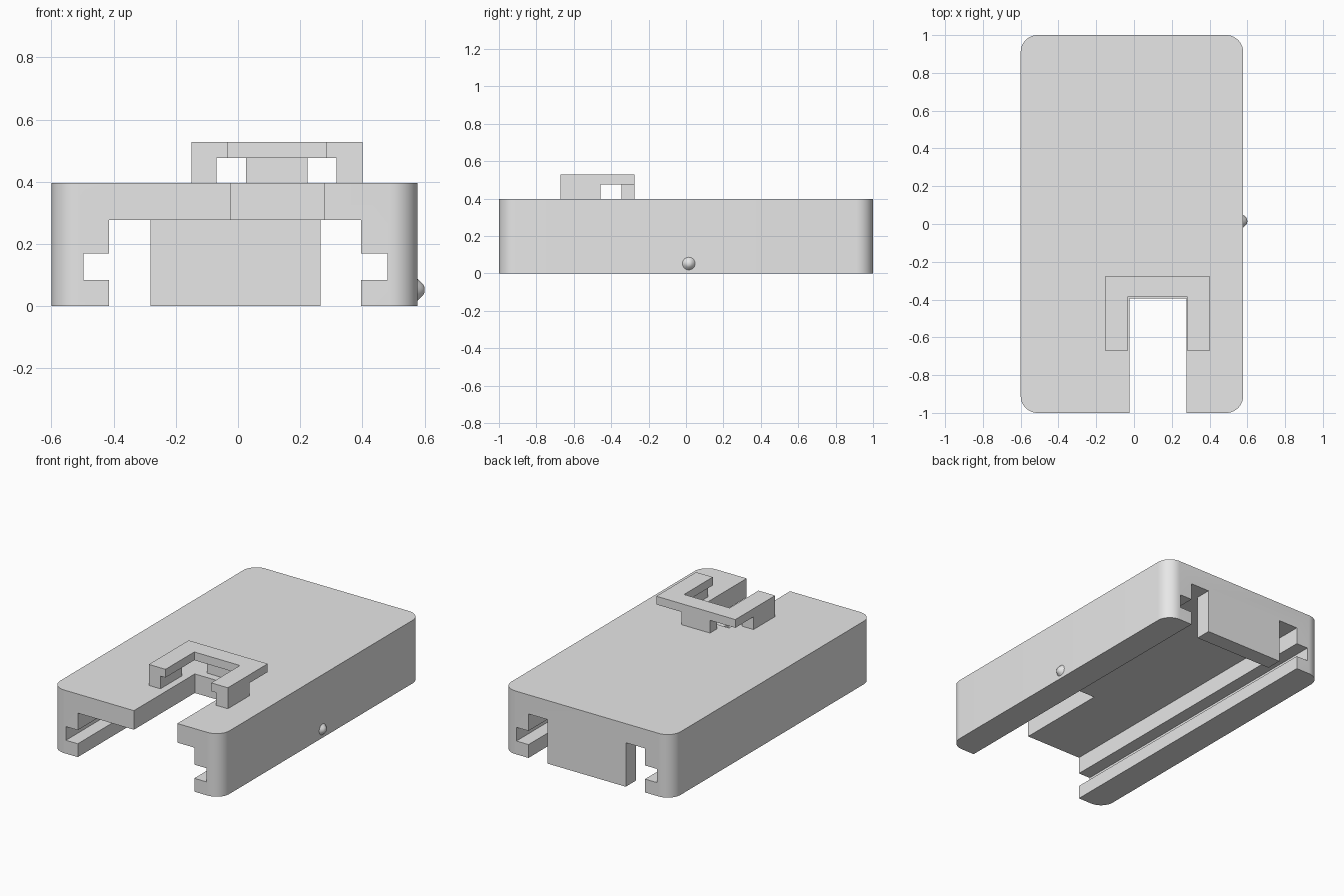
import bpy, bmesh, math
from mathutils import Matrix, Vector

cube = bpy.data.objects.get("Cube")
if cube:
    bpy.data.objects.remove(cube, do_unlink=True)

grey = bpy.data.materials.new("plain_grey")
grey.use_nodes = True
colour = (0.8, 0.8, 0.8, 1)
grey.diffuse_color = colour
grey.node_tree.nodes["Principled BSDF"].inputs["Base Color"].default_value = colour


def finish(name, bm):
    bmesh.ops.recalc_face_normals(bm, faces=bm.faces)
    mesh = bpy.data.meshes.new(name)
    bm.to_mesh(mesh)
    bm.free()
    mesh.materials.append(grey)
    obj = bpy.data.objects.new(name, mesh)
    bpy.context.collection.objects.link(obj)
    return obj


def box(name, x, y, z, corner=0):
    """Box from (min, max) ranges, with optional rounded upright edges."""
    bm = bmesh.new()
    bmesh.ops.create_cube(bm, size=1)
    for v in bm.verts:
        v.co = Vector([r[0] if c < 0 else r[1] for c, r in zip(v.co, (x, y, z))])
    if corner:
        upright = [e for e in bm.edges if abs(e.verts[0].co.z - e.verts[1].co.z) > 0.01]
        bmesh.ops.bevel(bm, geom=upright, offset=corner, segments=12,
                        profile=0.5, affect='EDGES')
    return finish(name, bm)


def prism(name, outline, z0, z1):
    """Upright prism over a flat outline."""
    bm = bmesh.new()
    face = bm.faces.new([bm.verts.new((x, y, z0)) for x, y in outline])
    top = bmesh.ops.extrude_face_region(bm, geom=[face])["geom"]
    bmesh.ops.translate(bm, vec=(0, 0, z1 - z0),
                        verts=[g for g in top if isinstance(g, bmesh.types.BMVert)])
    return finish(name, bm)


def smooth(obj):
    bpy.ops.object.select_all(action='DESELECT')
    obj.select_set(True)
    bpy.context.view_layer.objects.active = obj
    bpy.ops.object.shade_smooth_by_angle(angle=math.radians(30))


TOP, CEILING = 0.397, 0.277

# Case body with the long open channel, side grooves and front notch cut out
body = box("case_body", (-0.6, 0.578), (-1, 1), (0, TOP), corner=0.09)
cutters = [
    box("channel_cutter", (-0.415, 0.396), (-1.2, 1.2), (-0.2, CEILING)),
    box("groove_cutter", (-0.497, 0.48), (-1.2, 1.2), (0.084, 0.17)),
    box("notch_cutter", (-0.024, 0.278), (-1.2, -0.395), (0.2, 0.6)),
]
bpy.context.view_layer.objects.active = body
for cutter in cutters:
    mod = body.modifiers.new(cutter.name, 'BOOLEAN')
    mod.operation, mod.solver, mod.object = 'DIFFERENCE', 'EXACT', cutter
    bpy.ops.object.modifier_apply(modifier=mod.name)
    bpy.data.objects.remove(cutter, do_unlink=True)
smooth(body)

# Stop plate hanging at the back of the channel
box("back_stop", (-0.281, 0.265), (0.9, 1), (0, CEILING))

# Raised clip: U-shaped plate on three feet
L, R, F, B = -0.15, 0.4, -0.672, -0.276
SHELF = 0.477
prism("clip_plate", [(L, F), (-0.034, F), (-0.034, -0.386), (0.284, -0.386),
                     (0.284, F), (R, F), (R, B), (L, B)], SHELF, 0.529)
box("clip_right_foot", (L, -0.069), (F, -0.457), (TOP, SHELF))
box("clip_left_foot", (0.316, R), (F, -0.457), (TOP, SHELF))
box("clip_back_foot", (0.026, 0.224), (-0.346, B), (TOP, SHELF))

# Small rounded nub on the left side
bm = bmesh.new()
profile = [(0.034, 0), (0.026, 0.009), (0.018, 0.017), (0.01, 0.021), (0, 0.022)]
verts = [bm.verts.new((h, r, 0)) for r, h in profile]
edges = [bm.edges.new(pair) for pair in zip(verts, verts[1:])]
bmesh.ops.spin(bm, geom=verts + edges, cent=(0, 0, 0), axis=(1, 0, 0),
               angle=math.tau, steps=24)
bmesh.ops.remove_doubles(bm, verts=bm.verts, dist=0.0005)
bmesh.ops.transform(bm, matrix=Matrix.Translation((0.578, 0.015, 0.053)), verts=bm.verts)
smooth(finish("side_nub", bm))
